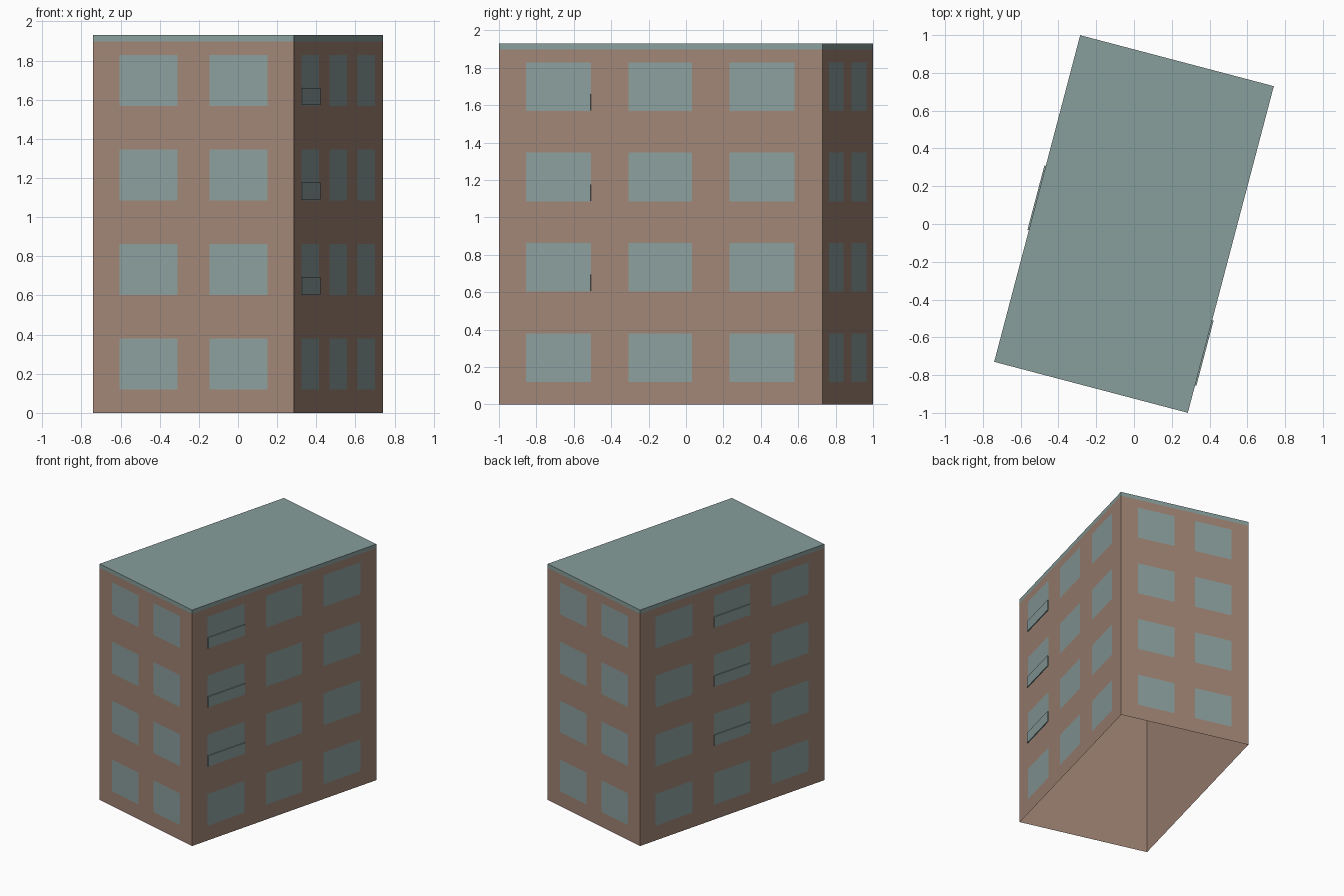
import bpy, bmesh, math
from mathutils import Matrix, Vector

cube = bpy.data.objects.get("Cube")
if cube:
    bpy.data.objects.remove(cube)

WIDTH, LENGTH, WALL_TOP, TOP = 1.06, 1.788, 1.897, 1.93
TILT = math.radians(-14.75)
FLOOR = 0.483


def material(name, rgb):
    m = bpy.data.materials.new(name)
    m.use_nodes = True
    m.diffuse_color = (*rgb, 1)
    m.node_tree.nodes["Principled BSDF"].inputs["Base Color"].default_value = (*rgb, 1)
    return m


brick = material("brown_wall", (0.355, 0.235, 0.18))
glass = material("window_glass", (0.26, 0.35, 0.34))
roofing = material("roof_grey_green", (0.245, 0.345, 0.33))


def make_object(name, bm, mats):
    mesh = bpy.data.meshes.new(name)
    bm.to_mesh(mesh)
    bm.free()
    for m in mats:
        mesh.materials.append(m)
    obj = bpy.data.objects.new(name, mesh)
    bpy.context.collection.objects.link(obj)
    return obj


def turn(quarter):
    return Matrix.Rotation(TILT + quarter * math.pi / 2, 4, 'Z')


def wall(name, quarter, length, depth, windows):
    """Flat wall cut into a grid; the cells inside window spans become glass."""
    cuts = [0] + [f for span in windows for f in span] + [1]
    heights = [0]
    for i in range(4):
        heights += [0.12 + i * FLOOR, 0.38 + i * FLOOR]
    heights.append(WALL_TOP)
    bm = bmesh.new()
    grid = [[bm.verts.new(turn(quarter) @ Vector(((f - 0.5) * length, -depth / 2, z)))
             for f in cuts] for z in heights]
    for r in range(len(heights) - 1):
        for c in range(len(cuts) - 1):
            face = bm.faces.new((grid[r][c], grid[r][c + 1], grid[r + 1][c + 1], grid[r + 1][c]))
            face.material_index = int(r % 2 == 1 and c % 2 == 1)
    return make_object(name, bm, [brick, glass])


def open_box(name, w, l, z0, z1, mat, inward=False):
    """Box without its bottom face."""
    bm = bmesh.new()
    bmesh.ops.create_cube(bm, size=1)
    bm.faces.ensure_lookup_table()
    bmesh.ops.delete(bm, geom=[f for f in bm.faces if f.normal.z < -0.5], context='FACES')
    if inward:
        bmesh.ops.reverse_faces(bm, faces=bm.faces[:])
    bm.transform(turn(0) @ Matrix.Translation((0, 0, (z0 + z1) / 2))
                 @ Matrix.Diagonal((w, l, z1 - z0, 1)))
    return make_object(name, bm, [mat])


# Four walls with windows
short_windows = [(0.132, 0.42), (0.58, 0.868)]
long_windows = [(0.084, 0.284), (0.4, 0.597), (0.713, 0.913)]
wall("front_wall", 0, WIDTH, LENGTH, short_windows)
wall("left_wall", 1, LENGTH, WIDTH, long_windows)
wall("back_wall", 2, WIDTH, LENGTH, short_windows)
wall("right_wall", 3, LENGTH, WIDTH, long_windows)

# Plain lining inside the hollow body, and the flush roof cap
open_box("inner_lining", WIDTH - 0.008, LENGTH - 0.008, 0, WALL_TOP - 0.004, brick, True)
open_box("roof_cap", WIDTH, LENGTH, WALL_TOP, TOP, roofing)

# Thin raised lower sashes on one window column of each long side
for side, quarter, (a, b) in (("left", 1, long_windows[0]), ("right", 3, long_windows[1])):
    for floor in range(1, 4):
        bm = bmesh.new()
        bmesh.ops.create_cube(bm, size=1)
        place = Vector((((a + b) / 2 - 0.5) * LENGTH, -WIDTH / 2 - 0.003, 0.167 + floor * FLOOR))
        bm.transform(turn(quarter) @ Matrix.Translation(place)
                     @ Matrix.Diagonal(((b - a) * LENGTH, 0.009, 0.088, 1)))
        make_object(f"{side}_sash_{floor}", bm, [glass])
